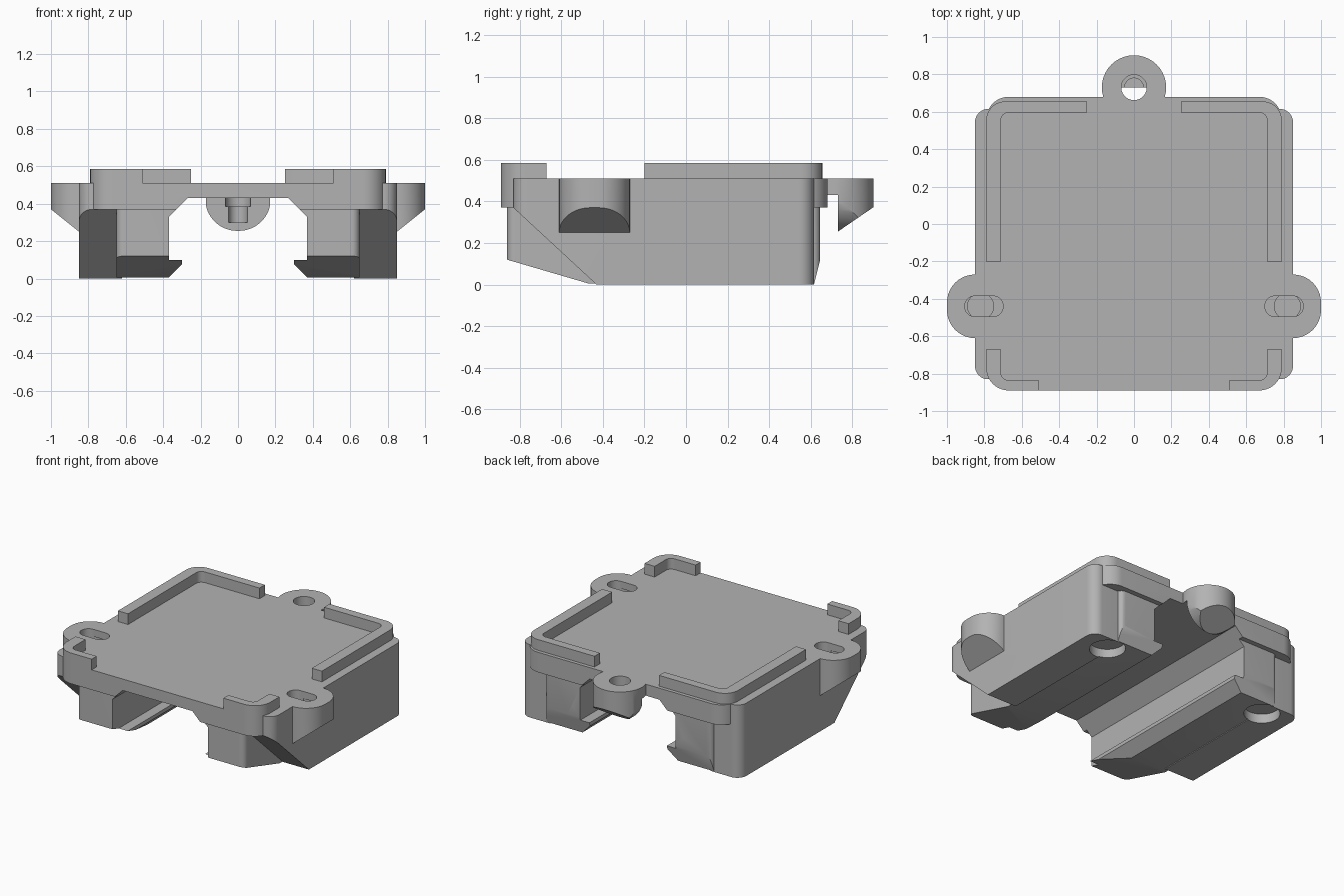
import bpy
import bmesh
import math
from mathutils import Vector

cube = bpy.data.objects.get("Cube")
if cube:
    bpy.data.objects.remove(cube, do_unlink=True)

grey = bpy.data.materials.new("matte grey")
grey.use_nodes = True
grey.diffuse_color = (0.45, 0.45, 0.45, 1)
grey.node_tree.nodes["Principled BSDF"].inputs["Base Color"].default_value = (0.45, 0.45, 0.45, 1)


def rounded(points, steps=10):
    """Fillet every corner given as (u, v, radius); corners without radius stay sharp."""
    out = []
    for i, p in enumerate(points):
        corner = Vector(p[:2])
        if len(p) < 3:
            out.append(corner)
            continue
        a = (Vector(points[i - 1][:2]) - corner).normalized()
        b = (Vector(points[(i + 1) % len(points)][:2]) - corner).normalized()
        half = a.angle(b) / 2
        centre = corner + (a + b).normalized() * p[2] / math.sin(half)
        start = corner + a * p[2] / math.tan(half) - centre
        end = corner + b * p[2] / math.tan(half) - centre
        sweep = math.pi - 2 * half
        for k in range(steps + 1):
            t = k / steps
            out.append(centre + (start * math.sin((1 - t) * sweep) + end * math.sin(t * sweep)) / math.sin(sweep))
    return out


def circle(u, v, r, n=40):
    return [(u + r * math.cos(math.tau * k / n), v + r * math.sin(math.tau * k / n)) for k in range(n)]


def prism(name, axis, outline, lo, hi):
    """Extrude an outline along an axis; the outline uses the other two axes in order."""
    bm = bmesh.new()

    def place(p, d):
        c = [p[0], p[1]]
        c.insert("xyz".index(axis), d)
        return bm.verts.new(c)
    low = [place(p, lo) for p in outline]
    high = [place(p, hi) for p in outline]
    bm.faces.new(low)
    bm.faces.new(high)
    n = len(low)
    for i in range(n):
        j = (i + 1) % n
        bm.faces.new((low[i], low[j], high[j], high[i]))
    bmesh.ops.recalc_face_normals(bm, faces=bm.faces)
    mesh = bpy.data.meshes.new(name)
    bm.to_mesh(mesh)
    bm.free()
    mesh.materials.append(grey)
    obj = bpy.data.objects.new(name, mesh)
    bpy.context.collection.objects.link(obj)
    return obj


def combine(obj, tools, operation, keep=False):
    """Apply boolean tools to a part."""
    for tool in tools:
        tool.hide_render = True
        mod = obj.modifiers.new("shape", "BOOLEAN")
        mod.operation = operation
        mod.solver = "EXACT"
        mod.object = tool
        graph = bpy.context.evaluated_depsgraph_get()
        mesh = bpy.data.meshes.new_from_object(obj.evaluated_get(graph))
        obj.modifiers.clear()
        obj.data = mesh
        if not keep:
            bpy.data.objects.remove(tool, do_unlink=True)
    return obj


TOP = 0.51

# Top plate with a raised channel underneath
plate_outline = rounded([(-0.79, -0.89, 0.12), (0.79, -0.89, 0.12), (0.79, 0.68, 0.12), (-0.79, 0.68, 0.12)])
plate = prism("top_plate", "z", plate_outline, 0.3, TOP)
right_half = [(0.27, 0.43), (0.33, 0.37), (0.9, 0.37), (0.9, 0.6)]
section = right_half + [(-x, z) for x, z in reversed(right_half)]
combine(plate, [prism("plate_section", "y", section, -1, 1)], "INTERSECT")

# Outer side body with sloping front
side = prism("side_body", "z", rounded(
    [(0.62, -0.83), (0.85, -0.83, 0.07), (0.85, 0.615, 0.07), (0.62, 0.615)]), 0, TOP)
combine(side, [prism("side_section", "x", [
    (-0.9, 0.6), (-0.9, 0.37), (-0.83, 0.37), (-0.43, 0), (-0.43, -0.1), (0.7, -0.1), (0.7, 0.6)], 0, 1)], "INTERSECT")

# Inner leg with the rail hook
leg = prism("hook_leg", "y", [
    (0.65, 0.005), (0.65, 0.45), (0.27, 0.45), (0.27, 0.43), (0.37, 0.33),
    (0.37, 0.1), (0.3, 0.1), (0.3, 0.075), (0.37, 0.005)], -0.9, 0.7)
combine(leg, [
    prism("leg_side", "x", [(-0.86, 0.6), (-0.86, 0.12), (-0.45, 0), (-0.45, -0.1),
                            (0.615, -0.1), (0.615, 0), (0.645, 0.12), (0.645, 0.6)], 0, 1),
    prism("leg_plan", "z", rounded([(0.2, -0.86), (0.65, -0.86, 0.04), (0.65, 0.645, 0.04), (0.2, 0.645)]), -0.2, 0.7),
], "INTERSECT")

# Side screw ear, undercut at an angle
ear = prism("side_ear", "z", rounded(
    [(0.72, -0.61), (1.0, -0.61, 0.15), (1.0, -0.27, 0.15), (0.72, -0.27)]), 0.2, TOP)
combine(ear, [prism("ear_section", "y", [
    (0.6, 0.25), (0.85, 0.25), (1.1, 0.45), (1.1, 0.6), (0.6, 0.6)], -1, 1)], "INTERSECT")

# Rear screw ear, rounded underneath and open towards the channel
rear = prism("rear_ear", "z", circle(0, 0.73, 0.172), 0.2, TOP)
combine(rear, [
    prism("rear_side", "x", [(0.5, 0.43), (0.73, 0.43), (0.73, 0.255), (1.0, 0.44), (1.0, 0.6), (0.5, 0.6)], -1, 1),
    prism("rear_front", "y", rounded([(-0.175, 0.6), (-0.175, 0.255, 0.17), (0.175, 0.255, 0.17), (0.175, 0.6)], 16), 0, 2),
], "INTERSECT")

# Screw holes: slots at the sides, a stepped bore at the rear
slot = prism("slot_cutter", "z", rounded(
    [(0.7, -0.495, 0.054), (0.905, -0.495, 0.054), (0.905, -0.385, 0.054), (0.7, -0.385, 0.054)]), 0.42, 0.7)
bore = prism("bore_cutter", "z", circle(0.82, -0.44, 0.07), 0.3, 0.46)
left_slot = prism("left_slot_cutter", "z", [(-p[0], p[1]) for p in rounded(
    [(0.7, -0.495, 0.054), (0.905, -0.495, 0.054), (0.905, -0.385, 0.054), (0.7, -0.385, 0.054)])], 0.42, 0.7)
left_bore = prism("left_bore_cutter", "z", circle(-0.82, -0.44, 0.07), 0.3, 0.46)
wide = prism("wide_cutter", "z", circle(0, 0.73, 0.068), 0.385, 0.7)
narrow = prism("narrow_cutter", "z", circle(0, 0.73, 0.05), 0.3, 0.4)
recess = prism("recess_cutter", "z", circle(0.64, 0.5, 0.115), -0.1, 0.065)

combine(side, [slot, bore, recess], "DIFFERENCE", keep=True)
combine(leg, [recess], "DIFFERENCE")
combine(ear, [slot, bore], "DIFFERENCE", keep=True)
combine(plate, [slot, bore, left_slot, left_bore], "DIFFERENCE")
combine(plate, [wide], "DIFFERENCE", keep=True)
combine(rear, [wide, narrow], "DIFFERENCE")

# Corner lips on top of the plate
back_lip = prism("back_lip", "z", rounded([
    (0.25, 0.655), (0.79, 0.655, 0.1), (0.79, -0.2), (0.712, -0.2), (0.712, 0.595, 0.04), (0.25, 0.595)]), 0.5, 0.585)
front_lip = prism("front_lip", "z", rounded([
    (0.51, -0.89), (0.79, -0.89, 0.12), (0.79, -0.67), (0.712, -0.67), (0.712, -0.835, 0.04), (0.51, -0.835)]), 0.5, 0.585)

# Mirror the paired parts, then smooth the rounded faces
for obj in (side, leg, ear, back_lip, front_lip):
    obj.modifiers.new("mirror", "MIRROR").use_axis[0] = True
bpy.ops.object.select_all(action="DESELECT")
for obj in (plate, side, leg, ear, rear, back_lip, front_lip):
    obj.select_set(True)
    bpy.context.view_layer.objects.active = obj
bpy.ops.object.shade_smooth_by_angle(angle=math.radians(30))
